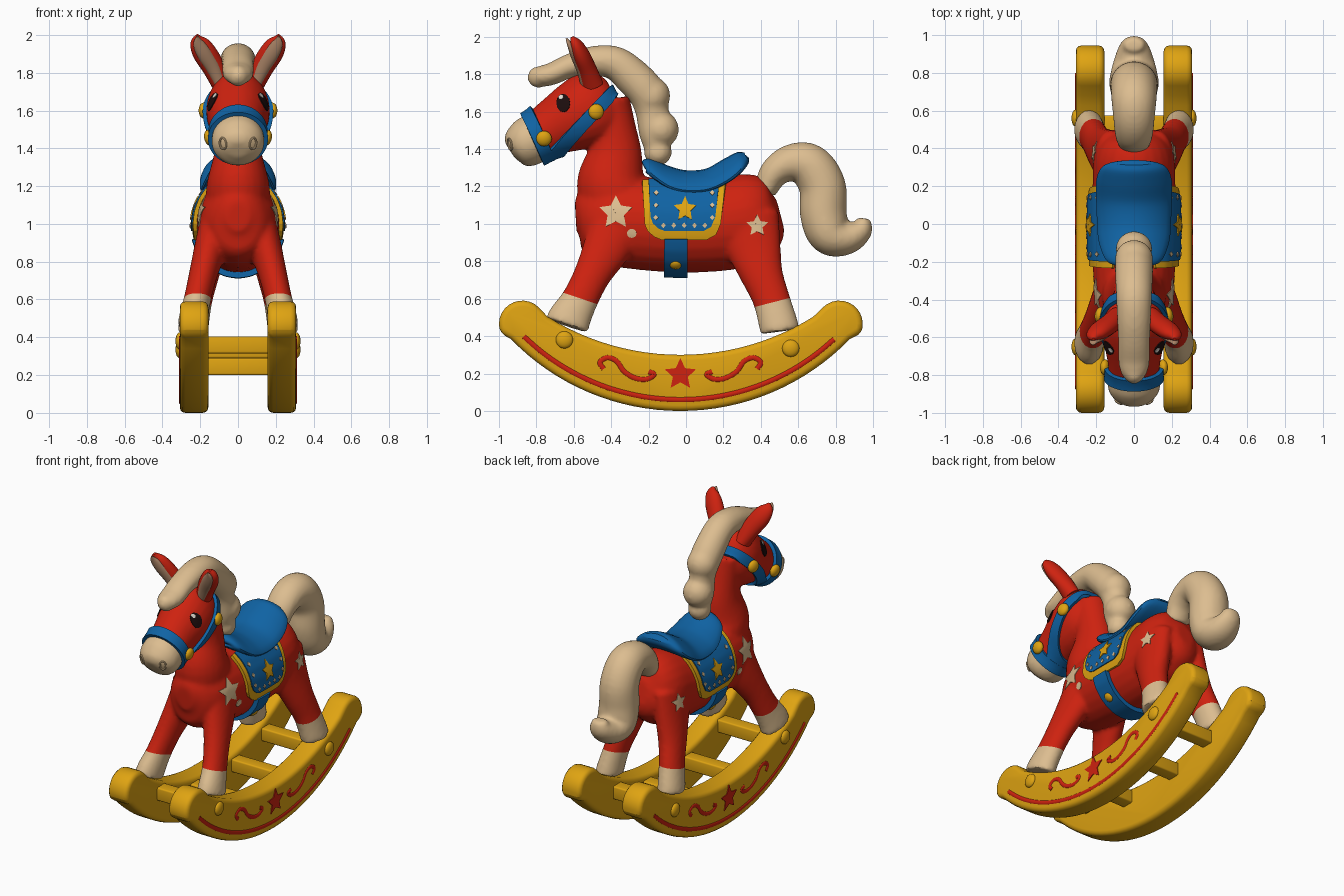
import bpy, bmesh
from math import sin, cos, radians, pi
from mathutils import Vector, Matrix
from mathutils.bvhtree import BVHTree

cube = bpy.data.objects.get("Cube")
if cube:
    bpy.data.objects.remove(cube, do_unlink=True)


def material(name, *rgb):
    m = bpy.data.materials.new(name)
    m.use_nodes = True
    m.diffuse_color = (*rgb, 1)
    m.node_tree.nodes["Principled BSDF"].inputs["Base Color"].default_value = (*rgb, 1)
    return m


RED = material("red paint", .62, .016, .005)
CREAM = material("cream paint", .72, .51, .28)
BLUE = material("blue paint", .005, .125, .37)
YELLOW = material("yellow paint", .74, .37, .006)
DARK = material("dark eye", .012, .004, .004)
TAN = material("inner ear tan", .42, .24, .14)
WHITE = material("eye highlight", .85, .8, .72)

BLEND = [("REMESH", dict(mode="VOXEL", voxel_size=.013)),
         ("SMOOTH", dict(factor=.5, iterations=8))]


def finish(name, bm, mat, mods=(), recalc=True):
    """Turn a bmesh into an object, bake its modifiers and shade it."""
    if recalc:
        bmesh.ops.recalc_face_normals(bm, faces=bm.faces[:])
    mesh = bpy.data.meshes.new(name)
    bm.to_mesh(mesh)
    bm.free()
    obj = bpy.data.objects.new(name, mesh)
    bpy.context.scene.collection.objects.link(obj)
    for kind, settings in mods:
        mod = obj.modifiers.new(kind, kind)
        for key, value in settings.items():
            setattr(mod, key, value)
    if mods:
        bpy.context.view_layer.update()
        dg = bpy.context.evaluated_depsgraph_get()
        mesh = bpy.data.meshes.new_from_object(obj.evaluated_get(dg))
        obj.modifiers.clear()
        obj.data = mesh
    mesh.materials.clear()
    mesh.materials.append(mat)
    mesh.shade_smooth()
    mesh.set_sharp_from_angle(angle=radians(40))
    return obj


def spline(p, n=5):
    out = []
    for i in range(len(p) - 1):
        quad = p[max(i - 1, 0)], p[i], p[i + 1], p[min(i + 2, len(p) - 1)]
        for t in (k / n for k in range(n)):
            out.append([.5 * (2 * b + (c - a) * t + (2 * a - 5 * b + 4 * c - d) * t * t
                              + (3 * b - a - 3 * c + d) * t ** 3) for a, b, c, d in zip(*quad)])
    return out + [p[-1]]


def loft(bm, pts, side=(1, 0, 0), n=24):
    """Elliptical rings along a path of (x, y, z, side radius, other radius)."""
    pts = spline(pts)
    path = [Vector(p[:3]) for p in pts]
    rings, s = [], Vector(side)
    for i, (c, p) in enumerate(zip(path, pts)):
        t = (path[min(i + 1, len(path) - 1)] - path[max(i - 1, 0)]).normalized()
        a = (s - t * s.dot(t)).normalized()
        b = t.cross(a)
        rings.append([bm.verts.new(c + a * cos(2 * pi * k / n) * p[3] + b * sin(2 * pi * k / n) * p[4])
                      for k in range(n)])
    for r, q in zip(rings, rings[1:]):
        for k in range(n):
            bm.faces.new((r[k], r[k - 1], q[k - 1], q[k]))
    bm.faces.new(rings[0])
    bm.faces.new(rings[-1])


def mid(pts):
    return [(0, *p) for p in pts]


def ball(bm, loc, normal, r, flat=1):
    m = Matrix.Translation(loc) @ Vector(normal).to_track_quat("Z", "Y").to_matrix().to_4x4()
    bmesh.ops.create_uvsphere(bm, u_segments=20, v_segments=12, radius=r,
                              matrix=m @ Matrix.Diagonal((1, 1, flat, 1)))


def prism(name, outline, x0, x1, mat, bevel=0):
    """Side outline (y, z) extruded across x."""
    bm = bmesh.new()
    ends = [[bm.verts.new((x, y, z)) for y, z in outline] for x in (x0, x1)]
    for e in ends:
        bm.faces.new(e)
    for k in range(len(outline)):
        bm.faces.new((ends[0][k - 1], ends[0][k], ends[1][k], ends[1][k - 1]))
    mods = [("BEVEL", dict(width=bevel, segments=3, limit_method="ANGLE", angle_limit=radians(40),
                           use_clamp_overlap=False))] if bevel else ()
    return finish(name, bm, mat, mods)


def arc(y, z, ry, a0, a1, n, rz=None):
    angles = [radians(a0 + (a1 - a0) * k / n) for k in range(n + 1)]
    return [(y + ry * cos(a), z + (rz or ry) * sin(a)) for a in angles]


# Body, neck, head and legs blended into one skin
bm = bmesh.new()
loft(bm, mid([(-.59, 1.04, .06, .08), (-.54, 1.04, .14, .17), (-.42, 1.02, .2, .235), (-.2, 1, .22, .25),
              (0, .99, .225, .25), (.2, 1, .22, .25), (.36, 1.03, .21, .24), (.46, 1.04, .15, .18),
              (.505, 1.05, .06, .08)]))
loft(bm, mid([(-.36, 1.1, .17, .2), (-.4, 1.22, .165, .185), (-.38, 1.38, .125, .145),
              (-.39, 1.52, .115, .12), (-.42, 1.66, .12, .12)]))
loft(bm, mid([(-.38, 1.68, .08, .1), (-.42, 1.66, .13, .17), (-.5, 1.62, .165, .2), (-.6, 1.57, .165, .185),
              (-.7, 1.52, .145, .155), (-.78, 1.475, .135, .135), (-.86, 1.43, .14, .13),
              (-.915, 1.405, .11, .1), (-.94, 1.39, .05, .05)]))
for s in (1, -1):
    front = [(.12, -.36, 1.02, .08, .15), (.145, -.42, .88, .085, .13), (.185, -.5, .73, .075, .1),
             (.215, -.565, .6, .072, .098), (.235, -.62, .5, .078, .115), (.24, -.637, .457, .08, .12)]
    hind = [(.12, .32, 1.03, .09, .18), (.145, .36, .88, .085, .15), (.18, .405, .73, .08, .115),
            (.21, .455, .6, .075, .1), (.235, .495, .46, .08, .105), (.238, .502, .425, .08, .105)]
    for leg in (front, hind):
        loft(bm, [(s * p[0], *p[1:]) for p in leg])
body = finish("horse_body", bm, RED, BLEND)

# Cream muzzle and hooves, split by clean planes
body.data.materials.append(CREAM)
bm = bmesh.new()
bm.from_mesh(body.data)
for y, z, ny, nz in ((-.79, 1.465, -.91, -.41), (-.59, .61, -.32, -.95), (.48, .585, .25, -.97)):
    p, no = Vector((0, y, z)), Vector((0, ny, nz))
    bmesh.ops.bisect_plane(bm, geom=bm.verts[:] + bm.edges[:] + bm.faces[:], plane_co=p, plane_no=no)
    for f in bm.faces:
        d = f.calc_center_median() - p
        if d.dot(no) > 0 and d.length < .4:
            f.material_index = 1
bm.to_mesh(body.data)
bvh = BVHTree.FromBMesh(bm)
bm.free()


def shell(name, polys, h, mat):
    """Raised layer on the skin inside convex (y, z) outlines given anticlockwise."""
    out = bmesh.new()
    for poly in polys:
        ys, zs = zip(*poly)
        bm = bmesh.new()
        bm.from_mesh(body.data)
        far = [f for f in bm.faces for c in [f.calc_center_median()]
               if not (min(ys) - .03 < c.y < max(ys) + .03 and min(zs) - .03 < c.z < max(zs) + .03)]
        bmesh.ops.delete(bm, geom=far, context="FACES")
        for (y0, z0), (y1, z1) in zip(poly, poly[1:] + poly[:1]):
            bmesh.ops.bisect_plane(bm, geom=bm.verts[:] + bm.edges[:] + bm.faces[:], clear_outer=True,
                                   plane_co=(0, y0, z0), plane_no=(0, z1 - z0, y0 - y1))
        part = bpy.data.meshes.new("part")
        bm.to_mesh(part)
        bm.free()
        out.from_mesh(part)
        bpy.data.meshes.remove(part)
    return finish(name, out, mat, [("SOLIDIFY", dict(thickness=h, offset=1))], recalc=False)


def strip(p, q, w):
    p, q = Vector(p), Vector(q)
    d = (q - p).normalized()
    n = Vector((-d.y, d.x)) * w
    return [tuple(v) for v in (p - n, q - n, q + n, p + n)]


def polar(y, z, r, deg):
    return y + r * cos(radians(deg)), z + r * sin(radians(deg))


def star(y, z, r):
    return [[(y, z), polar(y, z, r / 2, a - 36), polar(y, z, r, a), polar(y, z, r / 2, a + 36)]
            for a in range(90, 450, 72)]


def oval(y, z, ry, rz):
    return arc(y, z, ry, 0, 330, 11, rz)


# Harness, girth and saddle blanket
shell("noseband", [strip((-.69, 1.24), (-.89, 1.69), .035)], .022, BLUE)
shell("cheek_strap", [strip((-.72, 1.36), (-.3, 1.8), .033)], .02, BLUE)
shell("girth", [strip((-.053, .6), (-.053, .925), .062)], .03, BLUE)
border = [(-.17, .935), (-.13, .92), (.11, .92), (.16, .945), (.185, 1), (.215, 1.22),
          (-.235, 1.22), (-.22, 1), (-.205, .965)]
shell("blanket_border", [border], .02, YELLOW)
shell("blanket", [[(-.01 + (y + .01) * .85, 1.22 + (z - 1.22) * .85) for y, z in border]], .027, BLUE)
shell("blanket_star", star(-.005, 1.07, .062), .033, YELLOW)
spots = [(s * .15 - .01, z) for s in (1, -1) for z in (1.03, 1.09, 1.15)]
spots += [(-.12 + .055 * k, .992) for k in range(5)]
shell("blanket_stitches", [arc(y, z, .013, 0, 270, 3) for y, z in spots], .032, CREAM)

# Painted patches and eyes
shell("shoulder_star", star(-.375, 1.06, .092), .004, CREAM)
shell("rump_star", star(.38, .99, .06), .004, CREAM)
shell("shoulder_spot", [oval(-.29, .95, .026, .024)], .004, CREAM)
shell("eyes", [oval(-.655, 1.645, .036, .048)], .006, DARK)
shell("eye_highlights", [oval(-.665, 1.675, .012, .012)], .009, WHITE)

# Harness studs
bm = bmesh.new()
for y, z, r in ((-.76, 1.46, .042), (-.485, 1.6, .042), (-.055, .8, .033)):
    loc, no = bvh.ray_cast(Vector((1, y, z)), Vector((-1, 0, 0)))[:2]
    loc += no * .022
    for s in (1, -1):
        ball(bm, (s * loc.x, loc.y, loc.z), (s * no.x, no.y, no.z), r, .6)
finish("harness_studs", bm, YELLOW)

# Nostril rings
bm = bmesh.new()
for s in (1, -1):
    loc, no = bvh.ray_cast(Vector((s * .08, -2, 1.425)), Vector((0, 1, 0)))[:2]
    u = no.cross(Vector((0, 0, 1))).normalized()
    v = u.cross(no)
    loft(bm, [(*(loc + u * a + v * b), .006, .006) for a, b in arc(0, 0, .019, 0, 360, 12, .03)], no, 8)
finish("nostrils", bm, CREAM)

# Ears with a tan inside
ear = [(.09, -.5, 1.74, .05, .06), (.13, -.53, 1.83, .06, .05), (.18, -.565, 1.91, .062, .045),
       (.21, -.59, 1.965, .045, .03), (.215, -.61, 2, .008, .008)]
for s, label in ((1, "left"), (-1, "right")):
    bm = bmesh.new()
    loft(bm, [(s * p[0], *p[1:]) for p in ear], (s, 0, -.5))
    finish(label + "_ear", bm, RED)
    bm = bmesh.new()
    loft(bm, [(s * x, y - .03, z - .008, a * .62, b * .5) for x, y, z, a, b in ear], (s, 0, -.5))
    finish(label + "_inner_ear", bm, TAN)

# Mane with forelock and curls
bm = bmesh.new()
loft(bm, mid([(-.8, 1.735, .03, .03), (-.785, 1.78, .07, .055), (-.71, 1.805, .085, .06),
              (-.62, 1.845, .085, .065), (-.5, 1.87, .09, .08), (-.38, 1.86, .095, .09),
              (-.28, 1.78, .1, .1), (-.21, 1.7, .1, .1), (-.18, 1.6, .08, .09),
              (-.17, 1.48, .08, .08), (-.155, 1.36, .05, .05)]))
for y, z, r in ((-.185, 1.685, .102), (-.135, 1.505, .098), (-.15, 1.385, .075), (-.79, 1.785, .058)):
    ball(bm, (0, y, z), (0, 0, 1), r)
finish("mane", bm, CREAM, BLEND)

# Tail
bm = bmesh.new()
loft(bm, mid([(.42, 1.17, .08, .06), (.47, 1.27, .1, .08), (.56, 1.325, .11, .1), (.66, 1.31, .12, .12),
              (.73, 1.2, .125, .125), (.735, 1.05, .13, .125), (.77, .945, .13, .115),
              (.86, .925, .11, .09), (.935, .97, .08, .065), (.95, 1.03, .05, .035)]))
finish("tail", bm, CREAM, BLEND)

# Saddle seat, drooping at the sides
bm = bmesh.new()
loft(bm, mid([(-.225, 1.31, .06, .02), (-.2, 1.312, .14, .04), (-.1, 1.26, .185, .05), (0, 1.237, .195, .05),
              (.12, 1.247, .2, .05), (.23, 1.3, .2, .055), (.3, 1.347, .17, .045), (.325, 1.367, .1, .02)]))
for v in bm.verts:
    v.co.z -= 1.5 * v.co.x ** 2
finish("saddle", bm, BLUE)

# Rockers with bolts, painted line, star and scrolls
outline = (arc(-.03, 1.26, 1.26, -136, -44, 32) + arc(.82, .465, .125, -25, 135, 12)
           + arc(-.03, 1.64, 1.34, -58, -122, 24) + arc(-.875, .465, .125, 45, 205, 12))
scroll = [(-.44, .225), (-.46, .26), (-.42, .285), (-.37, .265), (-.33, .21),
          (-.27, .175), (-.21, .17), (-.17, .195), (-.2, .21)]
star_outline = [polar(-.03, .195, .088 if k % 2 == 0 else .042, 90 + 36 * k) for k in range(10)]
for s, label in ((1, "left"), (-1, "right")):
    prism(label + "_rocker", outline, s * .157, s * .308, YELLOW, .03)
    prism(label + "_rocker_star", star_outline, s * .3, s * .313, RED)
    bm = bmesh.new()
    for path in (arc(-.03, 1.265, 1.205, -134, -47, 16), scroll, [(-.06 - y, z) for y, z in scroll]):
        loft(bm, [(s * .308, y, z, .005, .013) for y, z in path], n=8)
    finish(label + "_rocker_paint", bm, RED)
    bm = bmesh.new()
    for y, z in ((-.65, .38), (.56, .335)):
        ball(bm, (s * .308, y, z), (s, 0, 0), .046, .5)
    finish(label + "_rocker_bolts", bm, YELLOW)

# Crossbars between the rockers
for k, (y, z) in enumerate(((-.62, .36), (-.25, .245), (.2, .245), (.53, .335))):
    box = [(y - .045, z - .045), (y + .045, z - .045), (y + .045, z + .045), (y - .045, z + .045)]
    prism(f"crossbar_{k + 1}", box, -.2, .2, YELLOW, .01)
